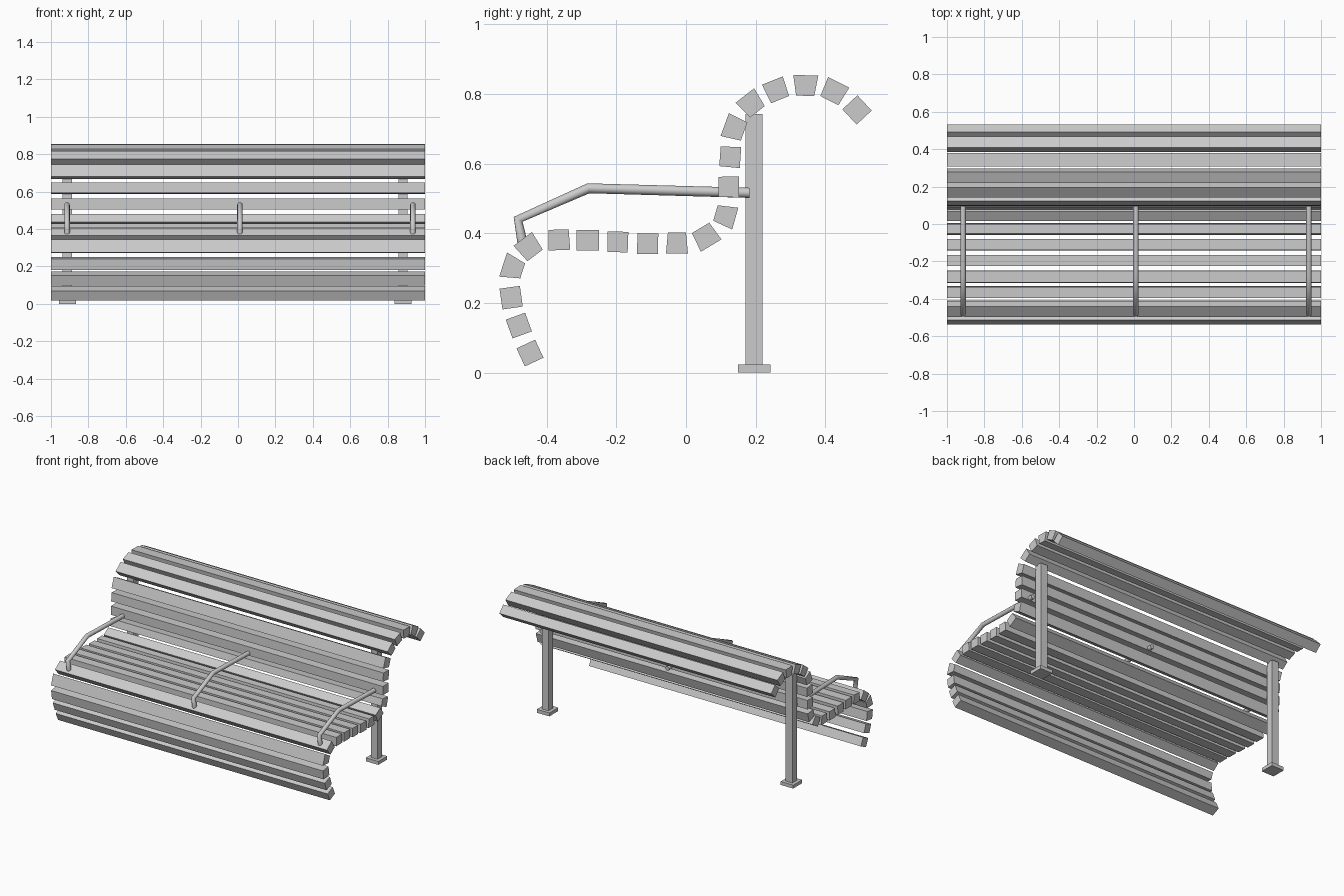
import bpy, bmesh
from math import sin, cos, radians
from mathutils import Vector

if "Cube" in bpy.data.objects:
    bpy.data.objects.remove(bpy.data.objects["Cube"])

grey = bpy.data.materials.new("plain grey")
grey.use_nodes = True
colour = (0.6, 0.6, 0.6, 1)
grey.diffuse_color = colour
grey.node_tree.nodes["Principled BSDF"].inputs["Base Color"].default_value = colour


def add_object(name, data):
    data.materials.append(grey)
    ob = bpy.data.objects.new(name, data)
    bpy.context.collection.objects.link(ob)
    return ob


def extrude_profile(name, profile, x0, x1):
    """Prism along x from a (y, z) outline."""
    bm = bmesh.new()
    face = bm.faces.new([bm.verts.new((x0, y, z)) for y, z in profile])
    ext = bmesh.ops.extrude_face_region(bm, geom=[face])
    verts = [v for v in ext["geom"] if isinstance(v, bmesh.types.BMVert)]
    bmesh.ops.translate(bm, vec=(x1 - x0, 0, 0), verts=verts)
    bmesh.ops.recalc_face_normals(bm, faces=bm.faces)
    mesh = bpy.data.meshes.new(name)
    bm.to_mesh(mesh)
    bm.free()
    return add_object(name, mesh)


def box(name, x, width, y0, y1, z0, z1):
    outline = [(y0, z0), (y1, z0), (y1, z1), (y0, z1)]
    return extrude_profile(name, outline, x - width / 2, x + width / 2)


# Slats along the S-curve: y, z, tilt, width on sitting side, width on rear side
slats = {
    "front_slat": [
        (-.448, .056, 115, .057, .057), (-.48, .135, 110, .057, .057),
        (-.502, .215, 98, .06, .06), (-.497, .301, 72, .073, .045),
        (-.451, .36, 37, .066, .055)],
    "seat_slat": [
        (-.365, .381, 2, .058, .063), (-.282, .38, 0, .064, .065),
        (-.196, .375, -1, .06, .058), (-.11, .37, -1, .06, .06),
        (-.026, .372, 0, .052, .063), (.057, .39, 31, .058, .069)],
    "back_slat": [
        (.113, .45, 74, .046, .065), (.123, .533, 90, .058, .06),
        (.127, .619, 86, .057, .06), (.139, .702, 70, .07, .055)],
    "top_slat": [
        (.187, .772, 38, .068, .053), (.259, .811, 22, .064, .056),
        (.343, .824, -2, .072, .052), (.425, .807, -27, .068, .058),
        (.491, .754, -47, .06, .06)],
}
THICK = .059
for name, rows in slats.items():
    for i, (y, z, tilt, w_sit, w_rear) in enumerate(rows):
        a = radians(tilt)
        centre = Vector((y, z))
        along, out = Vector((cos(a), sin(a))), Vector((-sin(a), cos(a)))
        outline = [centre + along * s * w / 2 + out * side * THICK / 2
                   for s, w, side in ((-1, w_rear, -1), (1, w_rear, -1),
                                      (1, w_sit, 1), (-1, w_sit, 1))]
        extrude_profile(f"{name}_{i + 1}", outline, -1, 1)

# Rear posts with foot plates
for side, x in (("right", -.912), ("left", .882)):
    box(f"{side}_post", x, .05, .171, .22, .02, .742)
    box(f"{side}_foot_plate", x, .092, .149, .242, 0, .023)

# Bent tube armrests
arm_path = [(-.47, .375), (-.482, .44), (-.28, .529), (.182, .516)]
for name, x in (("right", -.914), ("middle", .01), ("left", .935)):
    curve = bpy.data.curves.new(f"{name}_armrest", "CURVE")
    curve.dimensions = "3D"
    curve.bevel_depth = .0145
    curve.bevel_resolution = 4
    curve.use_fill_caps = True
    spline = curve.splines.new("POLY")
    spline.points.add(len(arm_path) - 1)
    for point, (y, z) in zip(spline.points, arm_path):
        point.co = (x, y, z, 1)
    spline.use_smooth = True
    add_object(f"{name}_armrest", curve)
